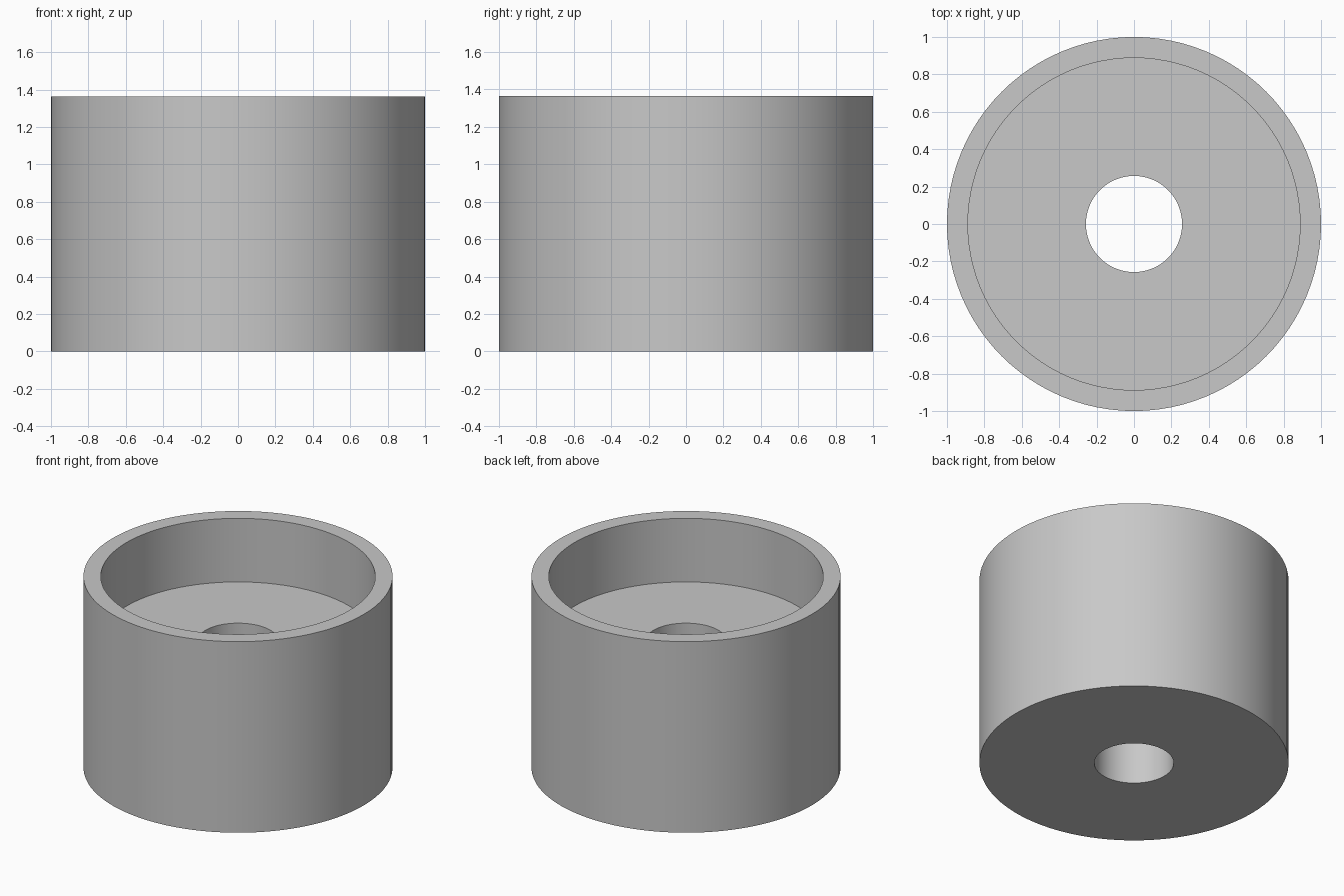
import bpy
import bmesh
import math

cube = bpy.data.objects.get("Cube")
if cube:
    bpy.data.objects.remove(cube, do_unlink=True)

SEGMENTS = 96
OUTER, RECESS, BORE = 1.0, 0.888, 0.257
HEIGHT, FLOOR = 1.364, 0.91

# Single plain grey
grey = bpy.data.materials.new("plain grey")
grey.use_nodes = True
colour = (0.58, 0.58, 0.58, 1.0)
grey.diffuse_color = colour
grey.node_tree.nodes["Principled BSDF"].inputs["Base Color"].default_value = colour

# Closed wall section: bottom, outer wall, rim, recess wall, recess floor, bore
profile = [(BORE, 0), (OUTER, 0), (OUTER, HEIGHT),
           (RECESS, HEIGHT), (RECESS, FLOOR), (BORE, FLOOR)]

# Revolve the section around the z axis
bm = bmesh.new()
rings = []
for i in range(SEGMENTS):
    a = math.tau * i / SEGMENTS
    rings.append([bm.verts.new((r * math.cos(a), r * math.sin(a), z)) for r, z in profile])
count = len(profile)
for i, ring in enumerate(rings):
    following = rings[(i + 1) % SEGMENTS]
    for j in range(count):
        k = (j + 1) % count
        bm.faces.new((ring[j], following[j], following[k], ring[k]))
bmesh.ops.recalc_face_normals(bm, faces=bm.faces)

mesh = bpy.data.meshes.new("recessed_bushing")
bm.to_mesh(mesh)
bm.free()
mesh.materials.append(grey)
bushing = bpy.data.objects.new("recessed_bushing", mesh)
bpy.context.collection.objects.link(bushing)

# Smooth walls with sharp rims
bpy.ops.object.select_all(action="DESELECT")
bushing.select_set(True)
bpy.context.view_layer.objects.active = bushing
bpy.ops.object.shade_smooth_by_angle(angle=math.radians(30))
